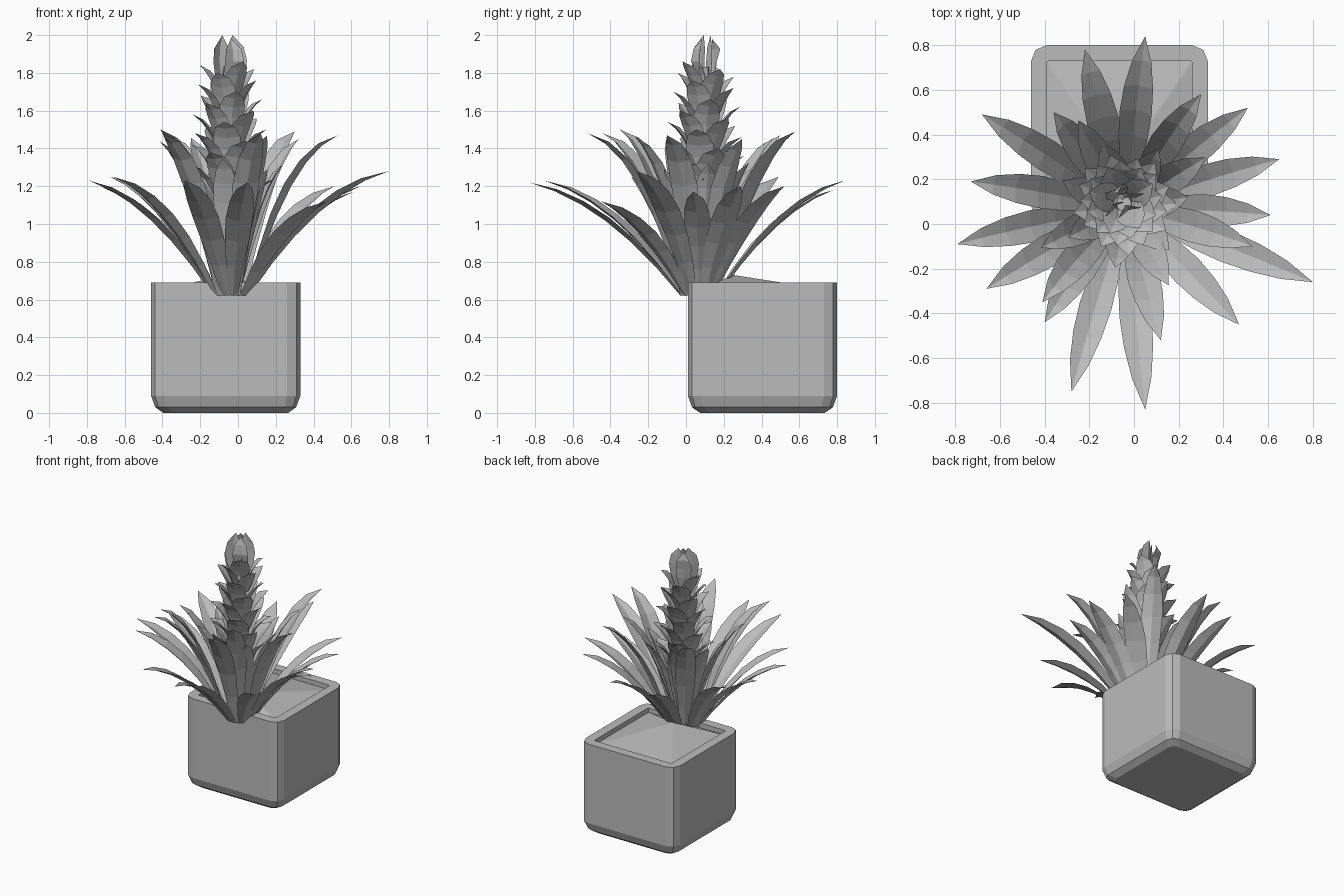
import bpy, bmesh, math
from mathutils import Vector

cube = bpy.data.objects.get("Cube")
if cube:
    bpy.data.objects.remove(cube)

grey = bpy.data.materials.new("matte grey")
grey.use_nodes = True
grey.diffuse_color = (0.5, 0.5, 0.5, 1)
grey.node_tree.nodes["Principled BSDF"].inputs["Base Color"].default_value = (0.5, 0.5, 0.5, 1)

POT = Vector((-0.065, 0.405, 0))
CROWN = Vector((-0.035, 0.07, 0))
LEAN = Vector((-0.015, 0.03, 0))


def finish(name, bm, recalc=False):
    if recalc:
        bmesh.ops.recalc_face_normals(bm, faces=bm.faces)
    mesh = bpy.data.meshes.new(name)
    bm.to_mesh(mesh)
    bm.free()
    mesh.materials.append(grey)
    obj = bpy.data.objects.new(name, mesh)
    bpy.context.collection.objects.link(obj)


def axis(z):
    """Centre of the slightly leaning plant at a height."""
    return CROWN + LEAN * (z - 0.6) + Vector((0, 0, z))


def polar(angle, radius, z):
    return axis(z) + Vector((math.cos(angle), math.sin(angle), 0)) * radius


def square_ring(bm, half, corner, z):
    """Square loop with two-segment rounded corners."""
    ring = []
    for q in range(4):
        c = math.radians(90 * q + 45)
        inner = (half - corner) * math.sqrt(2)
        for s in range(3):
            a = math.radians(90 * q + 45 * s)
            ring.append(bm.verts.new(POT + Vector((
                inner * math.cos(c) + corner * math.cos(a),
                inner * math.sin(c) + corner * math.sin(a), z))))
    return ring


def bridge(bm, a, b):
    n = len(a)
    for i in range(n):
        j = (i + 1) % n
        bm.faces.new((a[i], a[j], b[j], b[i]))


def add_blade(bm, base, knee, tip, width, shape, fold):
    """Pointed, creased blade along a quadratic curve; shape gives relative widths."""
    rows = []
    out = tip - base
    side = Vector((-out.y, out.x, 0)).normalized()
    n = len(shape) - 1
    for i, w in enumerate(shape):
        t = i / n
        p = base * (1 - t) ** 2 + knee * 2 * t * (1 - t) + tip * t * t
        tangent = (knee - base) * (1 - t) + (tip - knee) * t
        normal = tangent.cross(side).normalized()
        if normal.dot(Vector((-out.x, -out.y, 0.1))) < 0:
            normal = -normal
        half = width * w / 2
        if w == 0:
            rows.append([bm.verts.new(p)])
        else:
            lift = normal * half * fold
            rows.append([bm.verts.new(p - side * half + lift), bm.verts.new(p),
                         bm.verts.new(p + side * half + lift)])
    for a, b in zip(rows, rows[1:]):
        for k in range(2):
            if len(b) == 1:
                bm.faces.new((a[k], a[k + 1], b[0]))
            else:
                bm.faces.new((a[k], a[k + 1], b[k + 1], b[k]))


# Pot: rounded outer shell, flat rim and recessed inner wall
bm = bmesh.new()
profile = [(0.33, 0.05, 0), (0.373, 0.06, 0.03), (0.395, 0.07, 0.09), (0.395, 0.07, 0.69),
           (0.325, 0.01, 0.69), (0.325, 0.01, 0.6)]
rings = [square_ring(bm, *p) for p in profile]
for a, b in zip(rings, rings[1:]):
    bridge(bm, a, b)
bm.faces.new(rings[0])
bm.faces.new(rings[-1])
finish("pot", bm, True)

# Soil: low mound peaking near the plant
bm = bmesh.new()
edge = square_ring(bm, 0.325, 0.01, 0.655)
peak = bm.verts.new((POT.x, 0.25, 0.73))
for i, v in enumerate(edge):
    bm.faces.new((v, edge[(i + 1) % len(edge)], peak))
finish("soil", bm)

# Stem
bm = bmesh.new()
bmesh.ops.create_cone(bm, cap_ends=True, segments=8, radius1=0.05, radius2=0.035, depth=1.1)
bmesh.ops.translate(bm, verts=bm.verts, vec=axis(1.28))
finish("stem", bm)

LEAF = (0.35, 0.65, 0.9, 1, 0.9, 0.6, 0)

# Long arching leaves, placed by their tips
tips = [(0.8, -0.26, 1.28), (0.47, -0.45, 1.12), (0.05, -0.83, 1.22), (-0.28, -0.75, 1.23),
        (-0.4, -0.44, 1.48), (-0.66, -0.29, 1.25), (-0.79, -0.09, 1.23), (-0.73, 0.19, 1.2),
        (-0.68, 0.49, 1.25), (-0.36, 0.5, 1.47), (-0.22, 0.78, 1.18), (0.05, 0.84, 1.23),
        (0.3, 0.58, 1.49), (0.51, 0.52, 1.2), (0.65, 0.29, 1.2), (0.61, 0.04, 1.17),
        (0.53, -0.1, 1.47), (0.12, -0.52, 1.48), (-0.41, -0.35, 1.5)]
bm = bmesh.new()
for t in tips:
    tip = Vector(t)
    d = tip - CROWN
    angle, reach = math.atan2(d.y, d.x), math.hypot(d.x, d.y)
    add_blade(bm, polar(angle, 0.1, 0.62), polar(angle, reach * 0.56, tip.z - 0.11),
              tip, 0.145, LEAF, 0.3)
finish("outer_leaves", bm)

# Steeper leaves closer to the stem
bm = bmesh.new()
for count, reach, top, turn in ((4, 0.42, 1.45, 0.5), (7, 0.29, 1.32, 0.1)):
    for i in range(count):
        angle = math.tau * i / count + turn
        z = top + 0.04 * math.sin(3 * i)
        add_blade(bm, polar(angle, 0.06, 0.68), polar(angle, reach * 0.56, z - 0.14),
                  polar(angle, reach, z), 0.14, LEAF, 0.3)
finish("inner_leaves", bm)

# Flower spike: broad flaring bracts in a golden-angle spiral
bm = bmesh.new()
BRACT = (0.7, 1, 1, 0.75, 0)
total = 32
for i in range(total):
    t = i / (total - 1)
    angle = i * 2.39996
    z = 1.24 + 0.62 * t
    body = 0.065 - 0.025 * t
    add_blade(bm, polar(angle, body, z - 0.25 + 0.06 * t),
              polar(angle, body + 0.05, z - 0.06), polar(angle, 0.24 - 0.09 * t, z),
              0.16 - 0.03 * t, BRACT, 0.25)
finish("spike_bracts", bm)

# Closed bud at the tip
bm = bmesh.new()
for i in range(4):
    angle = math.tau * i / 4 + 0.6
    add_blade(bm, polar(angle, 0.03, 1.7), polar(angle, 0.075, 1.88),
              polar(angle, 0.032, 2 - 0.02 * (i % 2)), 0.11, (0.6, 0.9, 1, 0.8, 0), 0.3)
finish("bud", bm)
